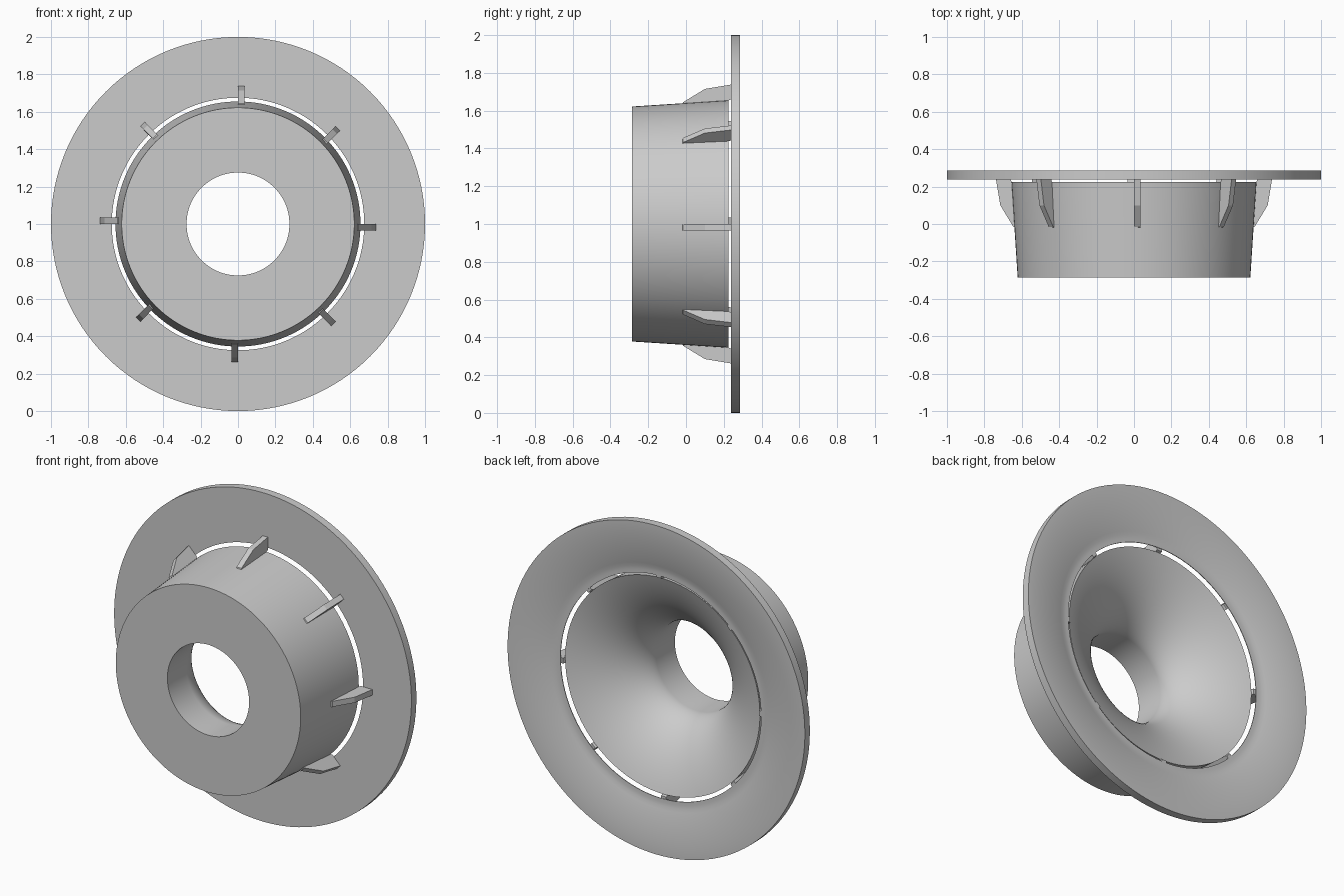
import bpy, bmesh, math

cube = bpy.data.objects.get("Cube")
if cube:
    bpy.data.objects.remove(cube, do_unlink=True)

SEGMENTS = 128
CENTRE_Z = 1.0
FRONT, BACK = -0.286, 0.286
RING_FRONT = 0.238
BORE, RIM = 0.275, 1.0
HUB_BACK_R, RING_INNER_R = 0.655, 0.675
FLARE_DEPTH, FLARE_POWER = 0.39, 1.8

grey = bpy.data.materials.new("light_grey")
grey.use_nodes = True
colour = (0.6, 0.6, 0.6, 1)
grey.diffuse_color = colour
grey.node_tree.nodes["Principled BSDF"].inputs["Base Color"].default_value = colour


def finish(bm, name, smooth):
    bmesh.ops.recalc_face_normals(bm, faces=bm.faces[:])
    mesh = bpy.data.meshes.new(name)
    bm.to_mesh(mesh)
    bm.free()
    obj = bpy.data.objects.new(name, mesh)
    bpy.context.collection.objects.link(obj)
    mesh.materials.append(grey)
    if smooth:
        bpy.ops.object.select_all(action="DESELECT")
        obj.select_set(True)
        bpy.context.view_layer.objects.active = obj
        bpy.ops.object.shade_smooth_by_angle(angle=math.radians(30))
    return obj


def revolve(name, profile):
    """Spin a closed (radius, y) profile about the y axis."""
    bm = bmesh.new()
    loops = []
    for i in range(SEGMENTS):
        a = math.tau * i / SEGMENTS
        loops.append([bm.verts.new((r * math.sin(a), y, CENTRE_Z + r * math.cos(a)))
                      for r, y in profile])
    count = len(profile)
    for i in range(SEGMENTS):
        here, there = loops[i], loops[(i + 1) % SEGMENTS]
        for j in range(count):
            k = (j + 1) % count
            bm.faces.new((here[j], here[k], there[k], there[j]))
    return finish(bm, name, True)


def flare(r0, r1, steps):
    """Points on the trumpet curve between two radii."""
    span = RIM - BORE
    e = 2 / FLARE_POWER

    def angle(r):
        return math.acos(((RIM - r) / span) ** (1 / e))
    a0, a1 = angle(r0), angle(r1)
    points = []
    for i in range(steps + 1):
        t = a0 + (a1 - a0) * i / steps
        points.append((RIM - span * max(math.cos(t), 0) ** e,
                       BACK - FLARE_DEPTH * (1 - math.sin(t) ** e)))
    return points


# Tapered hub with a bore opening into a trumpet-shaped back
revolve("hub", [(0.622, FRONT), (BORE, FRONT)] + flare(BORE, HUB_BACK_R, 24))

# Outer flange whose back face continues the flare
ring_back = [(r, max(y, RING_FRONT + 0.004)) for r, y in flare(RING_INNER_R, RIM, 16)]
revolve("flange_ring", ring_back + [(RIM, RING_FRONT), (RING_INNER_R, RING_FRONT)])

# Eight gusset ribs bridging the gap between hub and flange
RIB_WIDTH = 0.034
RIB_PROFILE = [(0.632, -0.02), (0.645, -0.015), (0.715, 0.1), (0.738, RING_FRONT + 0.001),
               (0.66, RING_FRONT + 0.001), (0.645, 0.2)]
for n in range(8):
    a = math.tau * n / 8
    s, c = math.sin(a), math.cos(a)
    bm = bmesh.new()
    sides = [[bm.verts.new((r * s + w * c, y, CENTRE_Z + r * c - w * s))
              for r, y in RIB_PROFILE] for w in (0, RIB_WIDTH)]
    for side in sides:
        bm.faces.new(side)
    for j in range(len(RIB_PROFILE)):
        k = (j + 1) % len(RIB_PROFILE)
        bm.faces.new((sides[0][j], sides[0][k], sides[1][k], sides[1][j]))
    finish(bm, f"rib_{n + 1}", False)
